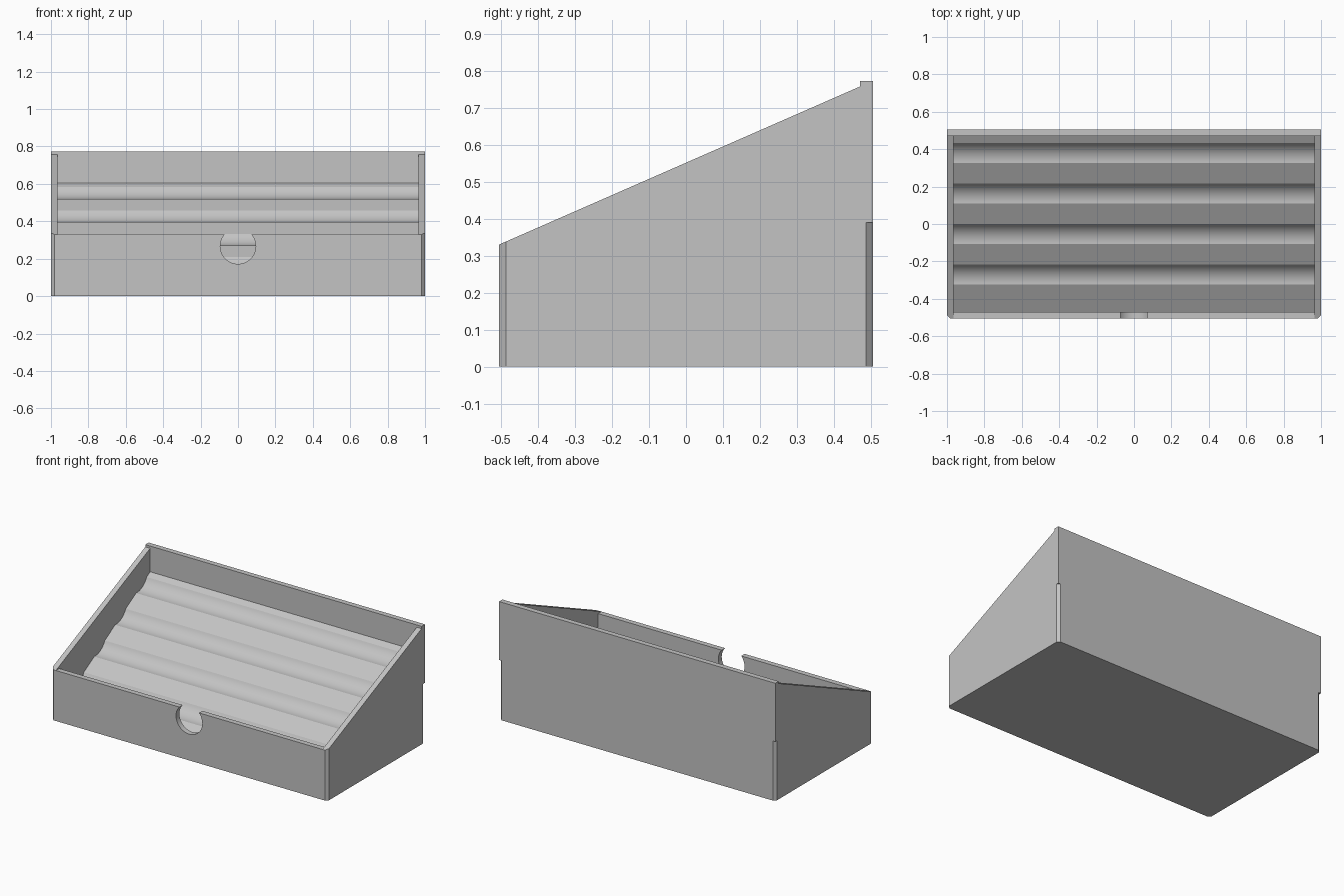
import bpy
import bmesh
from math import radians, sin, cos, tan, pi
from mathutils import Matrix, Vector

cube = bpy.data.objects.get("Cube")
if cube:
    bpy.data.objects.remove(cube, do_unlink=True)

# Single matte grey
GREY = (0.55, 0.55, 0.55, 1)
grey = bpy.data.materials.new("matte grey")
grey.use_nodes = True
grey.diffuse_color = GREY
grey.node_tree.nodes["Principled BSDF"].inputs["Base Color"].default_value = GREY

# Main sizes
HALF_W, HALF_D, WALL = 1.0, 0.505, 0.035
INNER_W, INNER_D = HALF_W - WALL, HALF_D - WALL
FRONT_H, BACK_H, SHOULDER_H = 0.33, 0.772, 0.757
CHAMFER = 0.018


def make_object(name, bm):
    bmesh.ops.recalc_face_normals(bm, faces=bm.faces)
    mesh = bpy.data.meshes.new(name)
    bm.to_mesh(mesh)
    bm.free()
    mesh.materials.append(grey)
    obj = bpy.data.objects.new(name, mesh)
    bpy.context.collection.objects.link(obj)
    return obj


def extrude_profile(name, profile, half_width):
    """Side profile of (y, z) points, extruded across x."""
    bm = bmesh.new()
    face = bm.faces.new([bm.verts.new((-half_width, y, z)) for y, z in profile])
    side = bmesh.ops.extrude_face_region(bm, geom=[face])["geom"]
    moved = [v for v in side if isinstance(v, bmesh.types.BMVert)]
    bmesh.ops.translate(bm, verts=moved, vec=(2 * half_width, 0, 0))
    return make_object(name, bm)


def prism(name, segments, radius, depth, matrix):
    bm = bmesh.new()
    bmesh.ops.create_cone(bm, cap_ends=True, segments=segments, radius1=radius,
                          radius2=radius, depth=depth, matrix=matrix)
    return make_object(name, bm)


def carve(body, cutter):
    cutter.hide_render = True
    mod = body.modifiers.new("carve", "BOOLEAN")
    mod.operation, mod.solver, mod.object = "DIFFERENCE", "EXACT", cutter
    bpy.context.view_layer.objects.active = body
    bpy.ops.object.modifier_apply(modifier=mod.name)
    bpy.data.objects.remove(cutter, do_unlink=True)


# Sloped body with a raised rim along the back
body = extrude_profile("sloped_tray", [
    (-HALF_D, 0), (HALF_D, 0), (HALF_D, BACK_H), (INNER_D, BACK_H),
    (INNER_D, SHOULDER_H), (-HALF_D, FRONT_H)], HALF_W)

# Cavity: a slanted floor with four scooped grooves, and a level front wall
SLOPE, HALF_ARC, STEPS = radians(30), radians(34), 12
PITCH, GROOVE = 0.2165, 0.109


def floor_z(y):
    return 0.52 + (y - 0.325) * tan(SLOPE)


cavity = [(-0.7, FRONT_H), (-INNER_D, FRONT_H), (-INNER_D, floor_z(-INNER_D))]
radius = GROOVE / cos(SLOPE) / 2 / sin(HALF_ARC)
for i in range(4):
    y = 0.325 - (3 - i) * PITCH + GROOVE / 2
    middle = Vector((y, floor_z(y)))
    centre = middle + Vector((-sin(SLOPE), cos(SLOPE))) * radius * cos(HALF_ARC)
    for s in range(STEPS + 1):
        a = SLOPE + HALF_ARC * (2 * s / STEPS - 1)
        cavity.append(tuple(centre + Vector((sin(a), -cos(a))) * radius))
cavity += [(INNER_D, floor_z(INNER_D)), (INNER_D, 1), (-0.7, 1)]
carve(body, extrude_profile("cavity_cutter", cavity, INNER_W))

# Round finger notch in the front wall
carve(body, prism("notch_cutter", 64, 0.095, 0.14,
                  Matrix.Translation((0, -0.53, 0.267)) @ Matrix.Rotation(pi / 2, 4, "X")))

# Chamfered corners: full height in front, half height at the back
for side in (-1, 1):
    for y, top in ((-HALF_D, 1), (HALF_D, 0.39)):
        place = Matrix.Translation((side * HALF_W, y, (top - 0.1) / 2))
        carve(body, prism("corner_cutter", 4, CHAMFER, top + 0.1, place))

# Smooth grooves and notch, crisp edges elsewhere
bpy.ops.object.select_all(action="DESELECT")
body.select_set(True)
bpy.context.view_layer.objects.active = body
bpy.ops.object.shade_smooth_by_angle(angle=radians(20))
